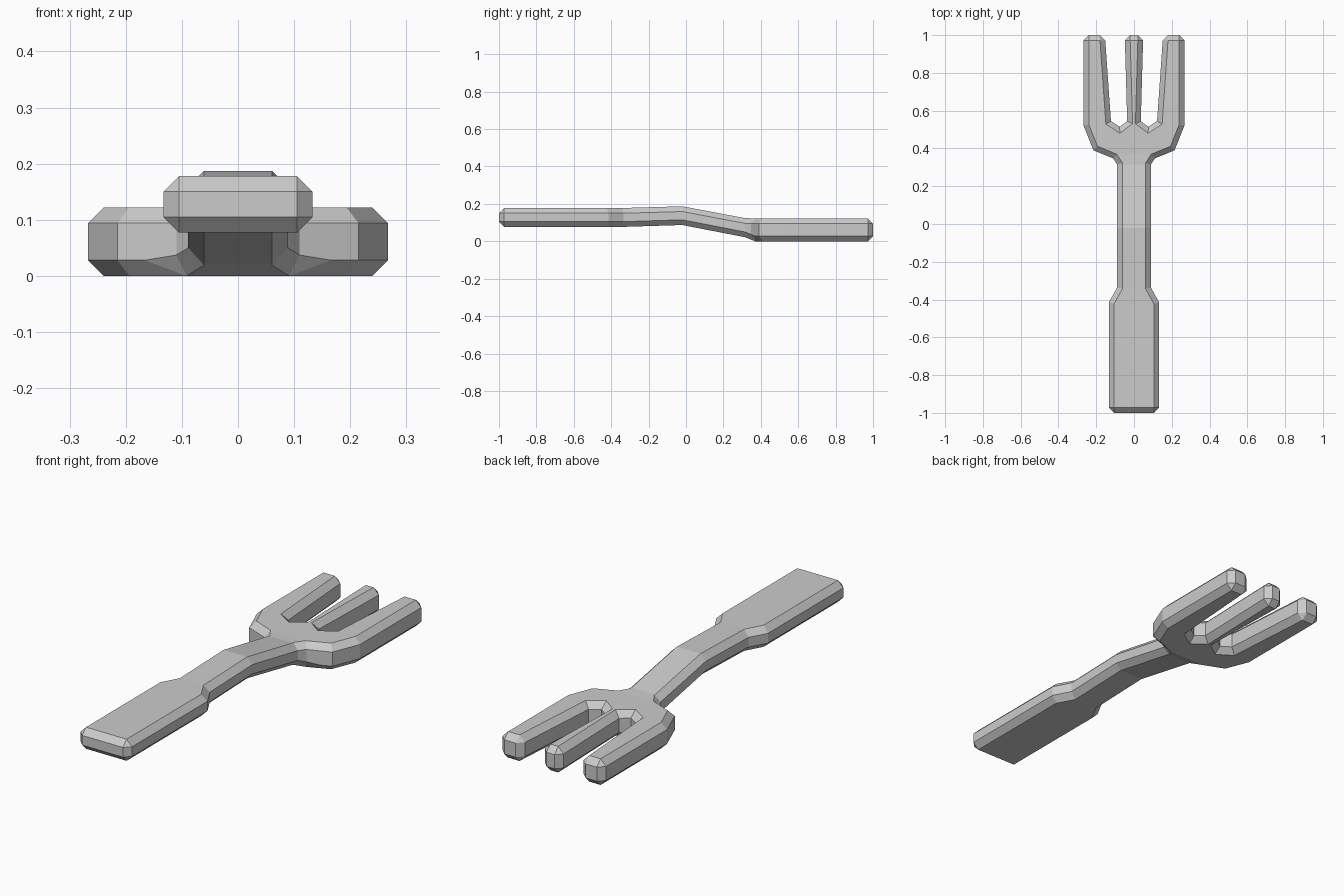
import bpy, bmesh

if "Cube" in bpy.data.objects:
    bpy.data.objects.remove(bpy.data.objects["Cube"])

T, C = 0.12, 0.028  # slab thickness and chamfer

# Right half of the plan outline, from middle tine tip round to handle end
half = [(0.049, 1.0), (0.036, 0.545), (0.076, 0.515), (0.122, 0.545),
        (0.154, 1.0), (0.267, 1.0), (0.267, 0.52), (0.215, 0.39),
        (0.11, 0.347), (0.089, 0.315), (0.089, -0.335),
        (0.133, -0.415), (0.133, -1.0)]
outline = half + [(-x, y) for x, y in reversed(half)]

# Side profile: y, bottom z, top z
profile = [(-1.0, 0.077, 0.178), (-0.34, 0.077, 0.178), (-0.02, 0.087, 0.187),
           (0.315, 0.022, 0.124), (0.37, 0.0, 0.122), (1.0, 0.0, 0.122)]


def height(y, col):
    for a, b in zip(profile, profile[1:]):
        if y <= b[0]:
            t = max(0, (y - a[0]) / (b[0] - a[0]))
            return a[col] + t * (b[col] - a[col])
    return profile[-1][col]


# Flat slab
bm = bmesh.new()
face = bm.faces.new([bm.verts.new((x, y, 0)) for x, y in outline])
ext = bmesh.ops.extrude_face_region(bm, geom=[face])
top = [v for v in ext["geom"] if isinstance(v, bmesh.types.BMVert)]
bmesh.ops.translate(bm, verts=top, vec=(0, 0, T))
bmesh.ops.recalc_face_normals(bm, faces=bm.faces)

# Chamfer the rims and the upright corners at the ends
edges = []
for e in bm.edges:
    a, b = (v.co for v in e.verts)
    if abs(a.z - b.z) < 0.001 or abs(a.y) > 0.99:
        edges.append(e)
bmesh.ops.bevel(bm, geom=edges, offset=C, offset_type='OFFSET', segments=1,
                profile=0.5, affect='EDGES', clamp_overlap=False)

# Cut across at the bends, then follow the side profile
for y, _, _ in profile[1:-1]:
    bmesh.ops.bisect_plane(bm, geom=bm.verts[:] + bm.edges[:] + bm.faces[:],
                           plane_co=(0, y, 0), plane_no=(0, 1, 0))
for v in bm.verts:
    if v.co.z < T / 2:
        v.co.z += height(v.co.y, 1)
    else:
        v.co.z += height(v.co.y, 2) - T
bmesh.ops.recalc_face_normals(bm, faces=bm.faces)

mesh = bpy.data.meshes.new("fork")
bm.to_mesh(mesh)
bm.free()
bpy.context.collection.objects.link(bpy.data.objects.new("fork", mesh))
